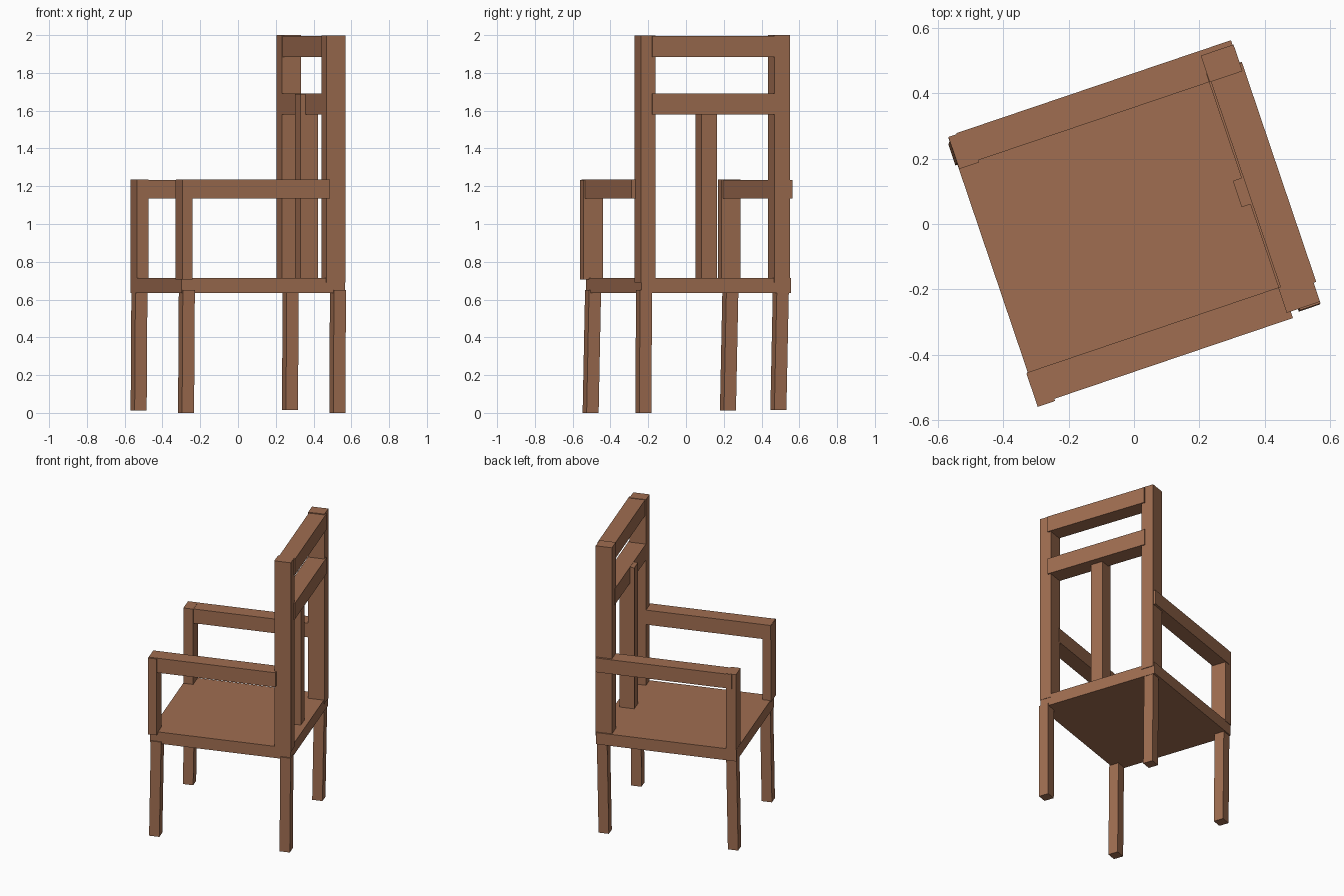
import bpy, bmesh, math
from mathutils import Matrix, Vector

if "Cube" in bpy.data.objects:
    bpy.data.objects.remove(bpy.data.objects["Cube"])

# Chair is turned on the ground; local u runs front to back, v across
ANGLE = math.radians(18.7)
TURN = Matrix.Rotation(ANGLE, 4, 'Z')

wood = bpy.data.materials.new("brown_wood")
wood.diffuse_color = (0.35, 0.155, 0.082, 1.0)
wood.use_nodes = True
wood.node_tree.nodes["Principled BSDF"].inputs["Base Color"].default_value = wood.diffuse_color


def finish(name, bm):
    bmesh.ops.recalc_face_normals(bm, faces=bm.faces)
    mesh = bpy.data.meshes.new(name)
    bm.to_mesh(mesh)
    bm.free()
    mesh.materials.append(wood)
    obj = bpy.data.objects.new(name, mesh)
    bpy.context.collection.objects.link(obj)
    return obj


def block(name, u, v, z):
    """Box spanning the given (min, max) ranges in the chair's own frame."""
    bm = bmesh.new()
    bmesh.ops.create_cube(bm, size=1)
    for p in bm.verts:
        p.co = Vector([(r[0] + r[1]) / 2 + c * (r[1] - r[0])
                       for c, r in zip(p.co, (u, v, z))])
    bm.transform(TURN)
    return finish(name, bm)


def leg(name, x, y, z0, lean=(0.004, 0.013), size=0.067, z1=0.65):
    """Square leg, foot centred at world x, y, leaning slightly."""
    bm = bmesh.new()
    bmesh.ops.create_cube(bm, size=1)
    bm.transform(TURN)
    for p in bm.verts:
        t = p.co.z + 0.5
        p.co = Vector((x + p.co.x * size + lean[0] * t,
                       y + p.co.y * size + lean[1] * t,
                       z0 + (z1 - z0) * t))
    return finish(name, bm)


# Seat
block("seat", (-0.454, 0.461), (-0.405, 0.432), (0.635, 0.715))

# Legs
leg("front_left_leg", -0.526, 0.222, 0.012)
leg("front_right_leg", -0.275, -0.505, 0.0)
leg("back_left_leg", 0.275, 0.489, 0.015)
leg("back_right_leg", 0.526, -0.226, 0.0, (0.003, 0.004))

# Backrest posts
block("back_left_post", (0.359, 0.465), (0.337, 0.423), (0.69, 2.0))
block("back_right_post", (0.356, 0.4635), (-0.408, -0.327), (0.69, 1.997))

# Backrest rails and centre splat
block("top_rail", (0.363, 0.472), (-0.347, 0.362), (1.885, 1.994))
block("middle_rail", (0.357, 0.472), (-0.347, 0.365), (1.58, 1.69))
block("back_splat", (0.329, 0.427), (-0.057, 0.028), (0.70, 1.688))

# Armrest supports
block("front_left_arm_post", (-0.453, -0.389), (0.331, 0.435), (0.708, 1.235))
block("front_right_arm_post", (-0.459, -0.403), (-0.436, -0.328), (0.705, 1.232))

# Armrests
block("left_armrest", (-0.426, 0.462), (0.338, 0.438), (1.135, 1.233))
block("right_armrest", (-0.457, 0.369), (-0.429, -0.326), (1.135, 1.235))
